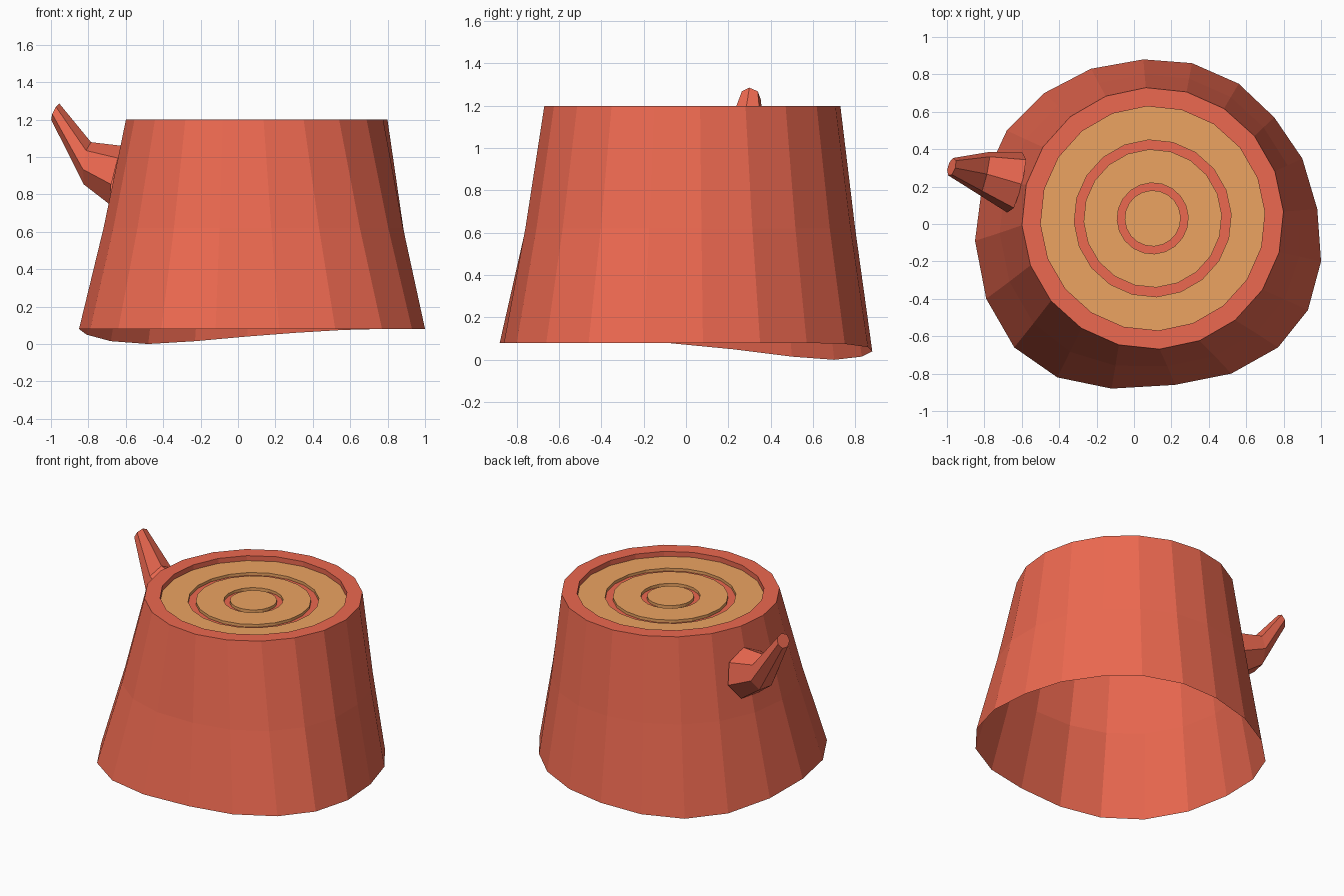
import bpy, bmesh, math
from mathutils import Vector

if "Cube" in bpy.data.objects:
    bpy.data.objects.remove(bpy.data.objects["Cube"])

CX, CY, N = 0.10, 0.03, 20


def material(name, color):
    m = bpy.data.materials.new(name)
    m.diffuse_color = (*color, 1)
    m.use_nodes = True
    m.node_tree.nodes["Principled BSDF"].inputs["Base Color"].default_value = m.diffuse_color
    return m


bark = material("bark", (0.84, 0.14, 0.08))
wood = material("wood", (0.84, 0.37, 0.12))


def loft(name, rings, mat, cap_end=False, closed=False):
    """Join equal-length rings of points with quads."""
    bm = bmesh.new()
    vs = [[bm.verts.new(p) for p in ring] for ring in rings]
    n = len(vs[0])
    pairs = list(zip(vs, vs[1:])) + ([(vs[-1], vs[0])] if closed else [])
    for a, b in pairs:
        for i in range(n):
            j = (i + 1) % n
            bm.faces.new((a[i], a[j], b[j], b[i]))
    if cap_end:
        bm.faces.new(vs[-1])
    bmesh.ops.recalc_face_normals(bm, faces=bm.faces)
    # open shells: make the last (upper or outer) face point out
    bm.faces.ensure_lookup_table()
    if not closed and cap_end:
        f = bm.faces[0]
        mid = sum((v.co for r in rings_mid(vs) for v in r), Vector()) / (2 * n)
        if f.normal.dot(f.calc_center_median() - mid) < 0:
            bmesh.ops.reverse_faces(bm, faces=bm.faces)
    me = bpy.data.meshes.new(name)
    bm.to_mesh(me)
    bm.free()
    me.materials.append(mat)
    ob = bpy.data.objects.new(name, me)
    bpy.context.collection.objects.link(ob)
    return ob


def rings_mid(vs):
    return vs[:2]


def circle(r, z, n=N):
    """Level ring about the centre of the cut, running clockwise."""
    return [Vector((CX + r * math.cos(a), CY + r * math.sin(a), z))
            for a in (math.radians(93 - 360 * i / n) for i in range(n))]


# Uneven foot of the trunk, dipping to the ground at the back left
foot_xy = [(.05, .88), (.31, .86), (.56, .75), (.75, .57), (.90, .35),
           (.98, .08), (1.0, -.20), (.93, -.46), (.77, -.66), (.52, -.80),
           (.22, -.86), (-.12, -.88), (-.41, -.82), (-.64, -.66), (-.79, -.40),
           (-.85, -.09), (-.81, .22), (-.68, .50), (-.48, .70), (-.23, .83)]
dips = {0: .04, 1: .06, 2: .075, 16: .05, 17: .015, 18: 0, 19: .015}
foot = [Vector((x, y, dips.get(i, .08))) for i, (x, y) in enumerate(foot_xy)]

# Trunk: hollow underneath, with a raised rim round a sunken top
top = circle(.70, 1.20)
middle = []
for a, b in zip(foot, top):
    p = a.lerp(b, .5)
    middle.append(Vector((CX + (p.x - CX) * .993, CY + (p.y - CY) * .993, .62)))
loft("trunk", [foot, middle, top, circle(.60, 1.20), circle(.60, 1.145)],
     bark, cap_end=True)

# Wood growth bands with bark-coloured grooves between them
for name, outer, inner in (("outer_wood_band", .60, .42),
                           ("middle_wood_band", .37, .19)):
    loft(name, [circle(outer, 1.145), circle(outer, 1.165),
                circle(inner, 1.165), circle(inner, 1.145)], wood, closed=True)
loft("heart_wood", [circle(.15, 1.145), circle(.15, 1.165)], wood, cap_end=True)


# Broken branch: bent, tapering stub
def section(center, normal, r, n=7):
    nrm = Vector(normal).normalized()
    side = nrm.cross(Vector((0, 0, 1))).normalized()
    up = side.cross(nrm)
    return [Vector(center) + side * r * math.sin(t) + up * r * math.cos(t)
            for t in (2 * math.pi * i / n for i in range(n))]


loft("branch_stub", [section((-.63, .22, .89), (-.95, .24, .2), .17),
                     section((-.80, .27, .96), (-.97, .22, .12), .12),
                     section((-.975, .305, 1.24), (-.85, .25, .4), .05)],
     bark, cap_end=True)
